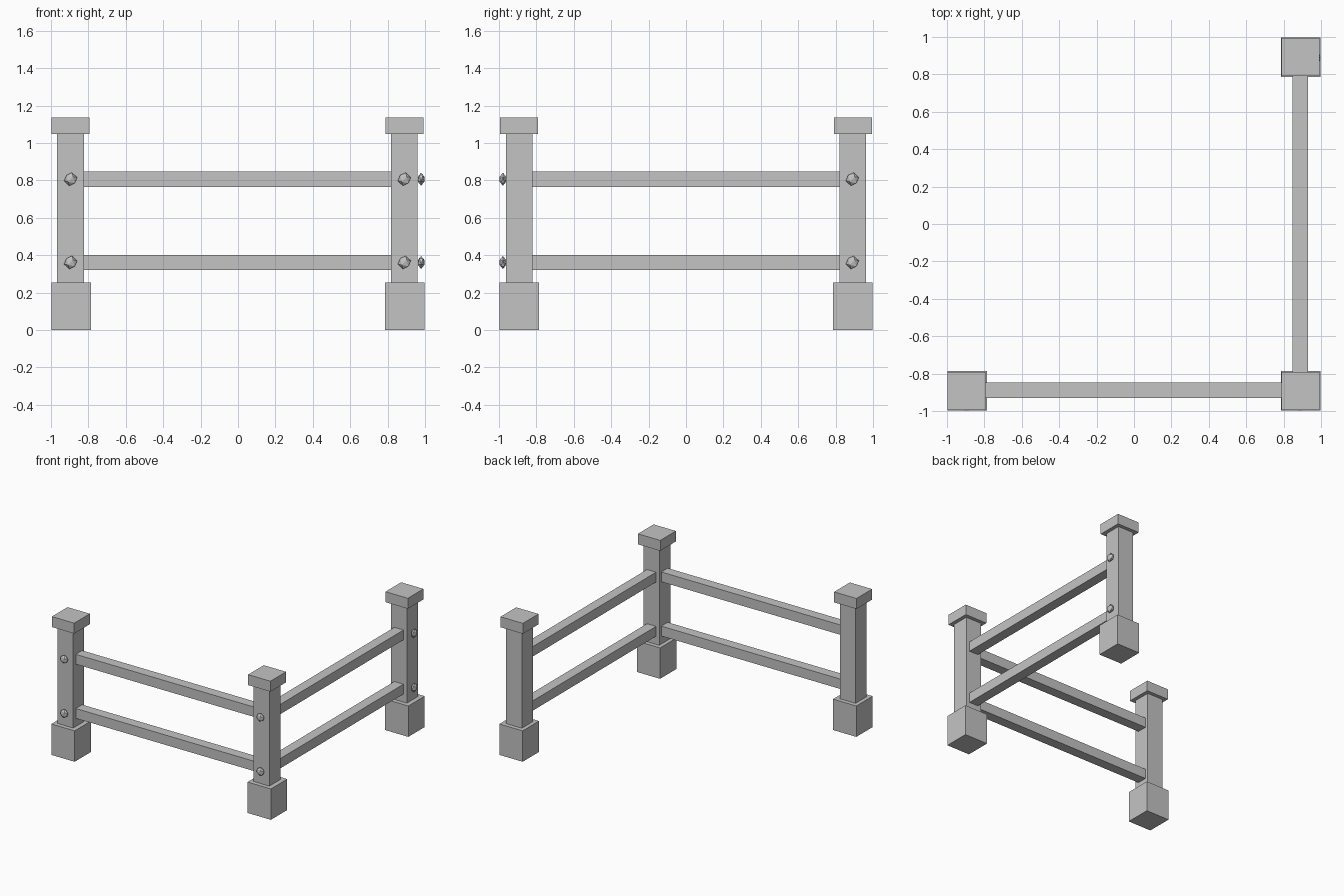
import bpy
import math
from mathutils import Matrix

cube = bpy.data.objects.get("Cube")
if cube:
    bpy.data.objects.remove(cube, do_unlink=True)

grey = bpy.data.materials.new("light_grey")
grey.use_nodes = True
grey.diffuse_color = (0.55, 0.55, 0.55, 1)
grey.node_tree.nodes["Principled BSDF"].inputs["Base Color"].default_value = (0.55, 0.55, 0.55, 1)


def box(name, centre, size):
    bpy.ops.mesh.primitive_cube_add(size=1, location=centre)
    ob = bpy.context.object
    ob.name = name
    ob.data.transform(Matrix.Diagonal((*size, 1)))
    ob.data.materials.append(grey)


def bolt(name, centre, turn):
    # Faceted stud flattened along the face it sits on
    bpy.ops.mesh.primitive_ico_sphere_add(subdivisions=1, radius=0.036, location=centre)
    ob = bpy.context.object
    ob.name = name
    ob.data.transform(Matrix.Rotation(turn, 4, "Z") @ Matrix.Diagonal((1, 0.55, 1, 1))
                      @ Matrix.Rotation(math.radians(12), 4, "Y"))
    ob.data.materials.append(grey)


# Posts: block foot, square shaft, overhanging cap
C = 0.892
posts = {"left_end": (-C, -C), "corner": (C, -C), "back_end": (C, C)}
for name, (x, y) in posts.items():
    box(name + "_foot", (x, y, 0.127), (0.212, 0.212, 0.254))
    box(name + "_shaft", (x - 0.003, y, 0.65), (0.143, 0.143, 0.82))
    box(name + "_cap", (x - 0.003, y, 1.092), (0.203, 0.203, 0.086))

# Two rails per side, with a bolt where each meets a post
for level, z in (("lower", 0.361), ("upper", 0.806)):
    box(level + "_front_rail", (0, -0.888, z), (1.7, 0.083, 0.081))
    box(level + "_side_rail", (0.888, 0, z), (0.083, 1.7, 0.081))
    for name in ("left_end", "corner"):
        bolt(f"{name}_{level}_bolt", (posts[name][0] - 0.003, -0.979, z), 0)
    bolt(f"back_end_{level}_bolt", (0.979, 0.889, z), math.pi / 2)
